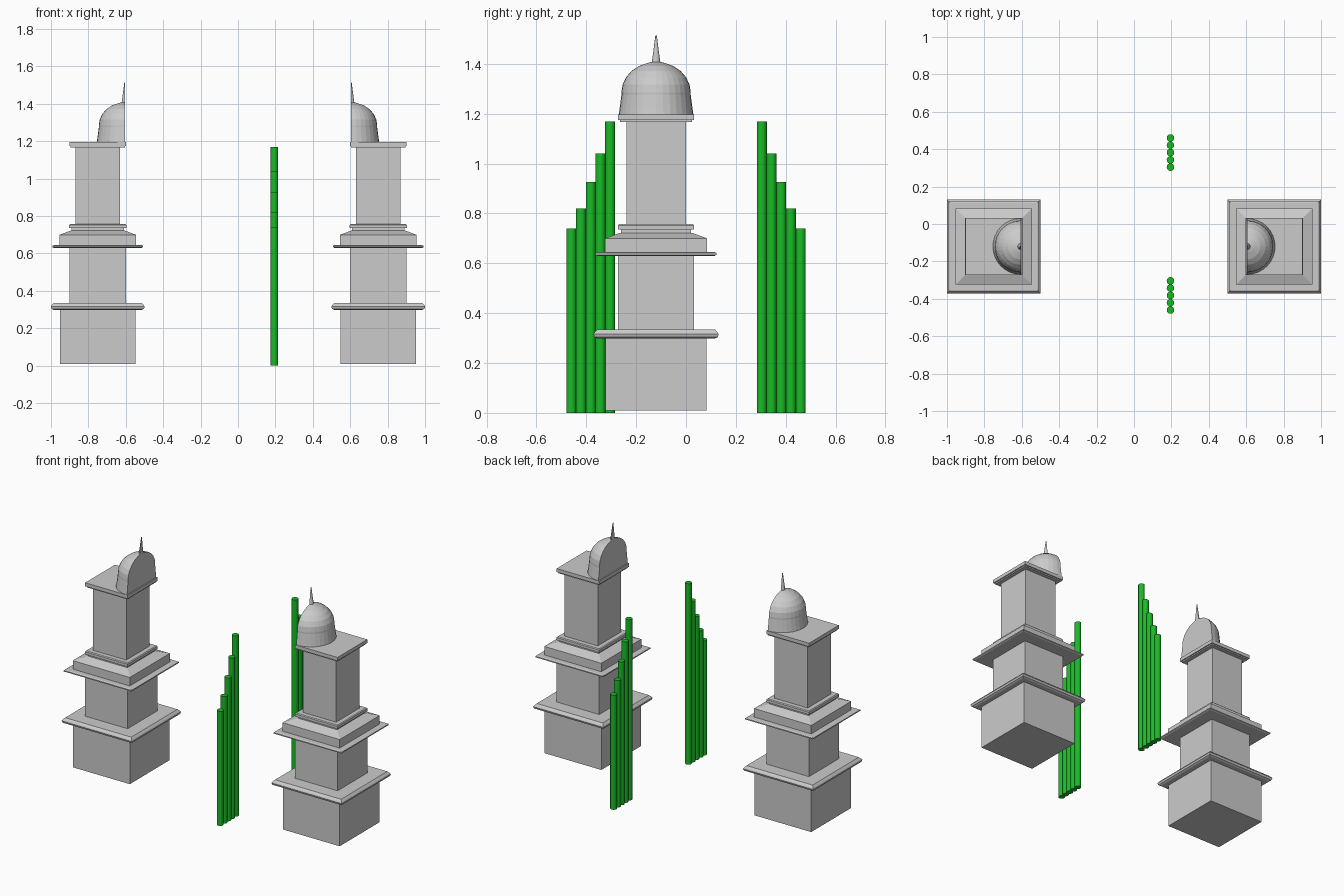
import bpy, bmesh, math

if "Cube" in bpy.data.objects:
    bpy.data.objects.remove(bpy.data.objects["Cube"])

CX, CY = 0.75, -0.12      # tower axis on the +x side (the other is mirrored)


def sweep(name, profile, cx, cy, n, half=False, square=False, mirror=True):
    """Turn a (radius, z) profile around a vertical axis; half=True makes a half turn with a flat face."""
    bm = bmesh.new()
    count = n // 2 + 1 if half else n
    start = -math.pi / 2 if half else (math.pi / 4 if square else 0)
    k = math.sqrt(2) if square else 1
    rings = []
    for r, z in profile:
        rings.append([bm.verts.new((cx + r * k * math.cos(start + 2 * math.pi * i / n),
                                    cy + r * k * math.sin(start + 2 * math.pi * i / n), z))
                      for i in range(count)])
    for a, b in zip(rings, rings[1:]):
        for i in range(count - 1 if half else count):
            j = (i + 1) % count
            bm.faces.new((a[i], a[j], b[j], b[i]))
    bm.faces.new(rings[0][::-1])
    bm.faces.new(rings[-1])
    if half:
        bm.faces.new([r[-1] for r in rings] + [r[0] for r in reversed(rings)])
    bmesh.ops.recalc_face_normals(bm, faces=bm.faces[:])
    mesh = bpy.data.meshes.new(name)
    bm.to_mesh(mesh)
    bm.free()
    ob = bpy.data.objects.new(name, mesh)
    bpy.context.collection.objects.link(ob)
    if mirror:
        ob.modifiers.new("mirror", 'MIRROR').use_axis[0] = True
        ob.modifiers["mirror"].use_mirror_merge = False
    return ob


# Square tower parts: (half width, z) from bottom to top
tower = {
    "tower_base": [(.203, .01), (.203, .30)],
    "lower_ledge": [(.235, .298), (.247, .304), (.251, .316), (.247, .323), (.236, .335)],
    "middle_block": [(.152, .33), (.152, .64)],
    "upper_ledge": [(.235, .63), (.242, .634), (.242, .641), (.235, .645)],
    "sloped_plinth": [(.204, .643), (.204, .70), (.145, .722)],
    "plinth_neck": [(.14, .715), (.14, .738)],
    "plinth_collar": [(.153, .735), (.153, .752), (.148, .757)],
    "upper_shaft": [(.119, .75), (.119, 1.17)],
    "cap_neck": [(.145, 1.166), (.145, 1.176)],
    "cap": [(.152, 1.174), (.152, 1.197)],
}
for name, profile in tower.items():
    sweep(name, profile, CX, CY, 4, square=True)

# Half domes with half spires, flat faces toward the middle
dome = [(.15, 1.195), (.146, 1.222), (.139, 1.275)]
dome += [(.139 * math.cos(math.radians(a)), 1.285 + .122 * math.sin(math.radians(a)))
         for a in (0, 15, 30, 45, 60, 75)]
dome += [(.017, 1.408)]
sweep("half_dome", dome, .605, CY, 32, half=True)
sweep("spire", [(.018, 1.40), (.011, 1.45), (.003, 1.513)], .605, CY, 16, half=True)

# Stepped rows of green pipes, front and back
green = bpy.data.materials.new("green")
green.diffuse_color = (.01, .5, .02, 1)
green.use_nodes = True
green.node_tree.nodes["Principled BSDF"].inputs["Base Color"].default_value = green.diffuse_color
for side, row in ((-1, "front"), (1, "back")):
    for i, h in enumerate((1.168, 1.04, .926, .82, .74)):
        pipe = sweep(f"{row}_pipe_{i + 1}", [(.02, 0), (.02, h)],
                     .195, side * (.304 + .039 * i), 24, mirror=False)
        pipe.data.materials.append(green)
        bpy.ops.object.select_all(action='DESELECT')
        pipe.select_set(True)
        bpy.context.view_layer.objects.active = pipe
        bpy.ops.object.shade_smooth_by_angle()
